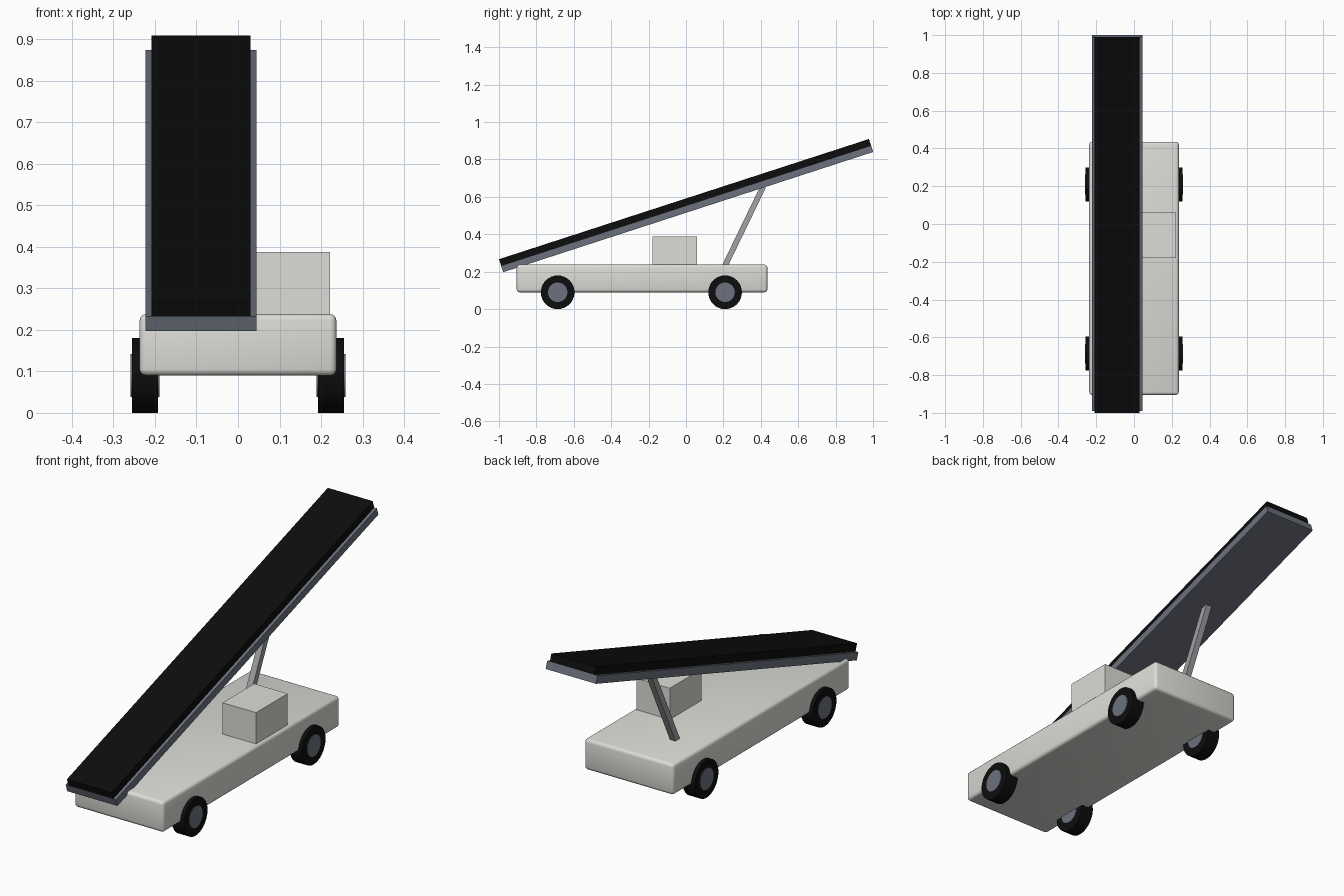
import bpy, math
from mathutils import Vector

cube = bpy.data.objects.get("Cube")
if cube:
    bpy.data.objects.remove(cube, do_unlink=True)


def material(name, color):
    m = bpy.data.materials.new(name)
    m.use_nodes = True
    m.diffuse_color = (*color, 1)
    node = next(n for n in m.node_tree.nodes if n.type == 'BSDF_PRINCIPLED')
    node.inputs["Base Color"].default_value = (*color, 1)
    return m


PAINT = material("off_white_paint", (0.72, 0.72, 0.68))
RUBBER = material("black_rubber", (0.004, 0.004, 0.004))
STEEL = material("blue_grey_steel", (0.15, 0.165, 0.205))
STRUT = material("light_grey_metal", (0.35, 0.36, 0.37))


def box(name, center, size, mat, tilt=0.0):
    bpy.ops.mesh.primitive_cube_add(size=1, location=center, rotation=(tilt, 0, 0))
    ob = bpy.context.object
    ob.name = name
    ob.scale = size
    bpy.ops.object.transform_apply(location=False, rotation=False, scale=True)
    ob.data.materials.append(mat)
    return ob


def disc(name, center, radius, width, mat):
    bpy.ops.mesh.primitive_cylinder_add(vertices=32, radius=radius, depth=width,
                                        location=center, rotation=(0, math.pi / 2, 0))
    ob = bpy.context.object
    ob.name = name
    ob.data.materials.append(mat)
    bpy.ops.object.shade_smooth_by_angle(angle=math.radians(40))
    return ob


# Chassis with softly rounded edges
chassis = box("chassis", (0, -0.235, 0.164), (0.474, 1.34, 0.148), PAINT)
bevel = chassis.modifiers.new("rounded_edges", 'BEVEL')
bevel.width = 0.015
bevel.segments = 3
chassis.data.shade_smooth()

# Engine housing beside the conveyor
box("engine_housing", (0.133, -0.06, 0.311), (0.178, 0.24, 0.154), PAINT)

# Sloping conveyor: steel bed with the belt lying on it
SLOPE = math.radians(18)
THICK = 0.0365
LENGTH = 2.08
bed_center = Vector((-0.089, 0.006, 0.536))
normal = Vector((0, -math.sin(SLOPE), math.cos(SLOPE)))
box("conveyor_bed", bed_center, (0.267, LENGTH, THICK), STEEL, SLOPE)
box("conveyor_belt", bed_center + normal * THICK, (0.238, LENGTH, THICK), RUBBER, SLOPE)

# Support strut from the chassis to the underside of the bed
foot = Vector((-0.089, 0.205, 0.225))
head = Vector((-0.089, 0.413, 0.655))
span = head - foot
box("support_strut", (foot + head) / 2, (0.03, 0.03, span.length), STRUT,
    -math.atan2(span.y, span.z))

# Wheels with hubs showing on both faces
for end, y in (("front", -0.686), ("rear", 0.209)):
    for side, sign in (("left", 1), ("right", -1)):
        center = (sign * 0.224, y, 0.09)
        disc(f"{end}_{side}_tyre", center, 0.09, 0.063, RUBBER)
        disc(f"{end}_{side}_hub", center, 0.052, 0.07, STEEL)
